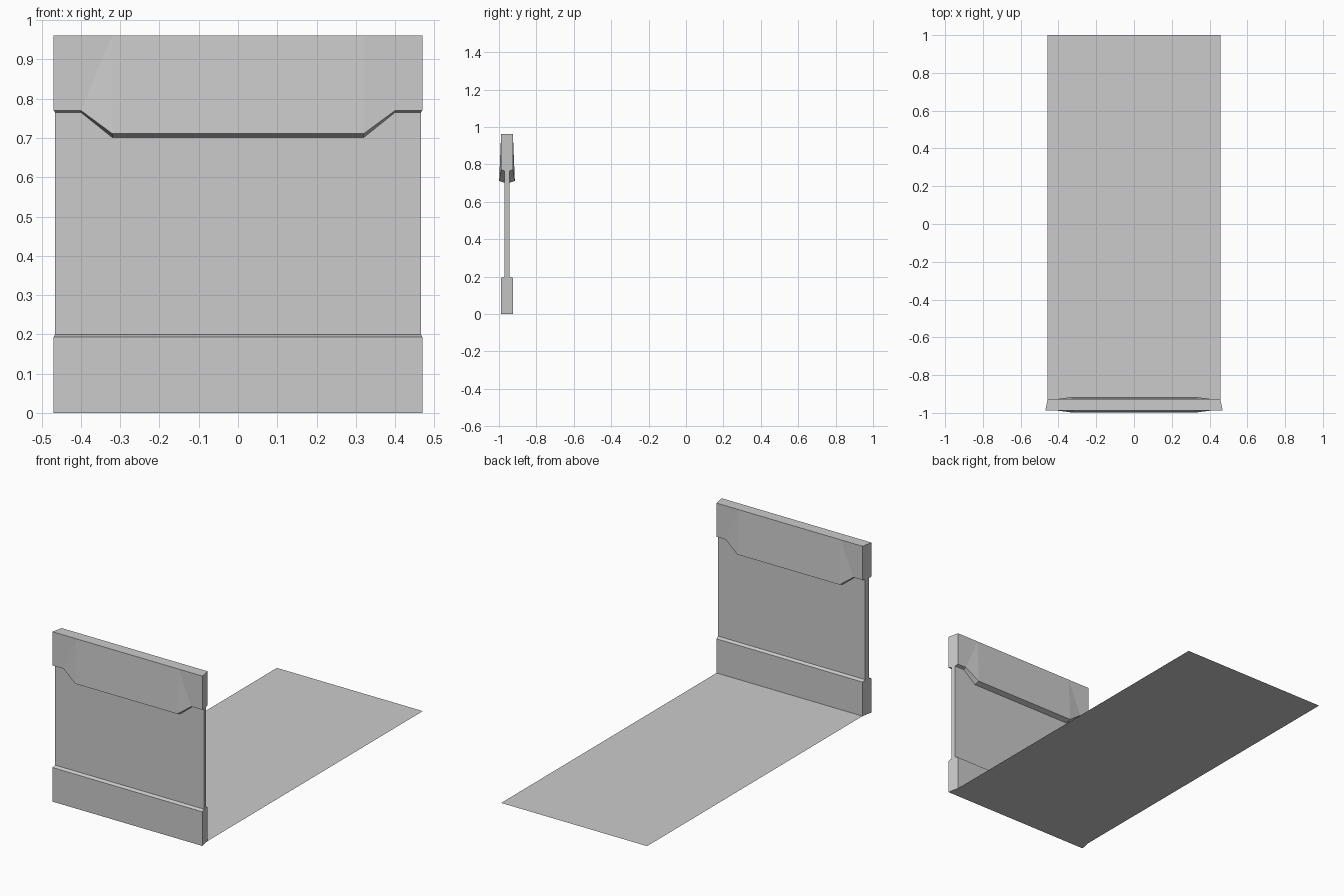
import bpy
import bmesh

cube = bpy.data.objects.get("Cube")
if cube:
    bpy.data.objects.remove(cube, do_unlink=True)

grey = bpy.data.materials.new("plain grey")
grey.use_nodes = True
COLOUR = (0.6, 0.6, 0.6, 1.0)
grey.diffuse_color = COLOUR
grey.node_tree.nodes["Principled BSDF"].inputs["Base Color"].default_value = COLOUR

MID_Y = -0.957      # centre plane of the wall
HALF = 0.0315       # half thickness of base and header
CORE = 0.0125       # half thickness of the recessed panel
TOP = 0.961


def finish(bm, name):
    mesh = bpy.data.meshes.new(name)
    bm.to_mesh(mesh)
    bm.free()
    mesh.materials.append(grey)
    obj = bpy.data.objects.new(name, mesh)
    bpy.context.collection.objects.link(obj)
    return obj


def end_x(y):
    """Half width of the wall, narrowing towards the back."""
    return 0.463 - (y - MID_Y) * 0.2


def section(x, is_end, lip_z, bulge, drop):
    """Closed wall cross-section: front side upwards, then back side down."""
    side = 1 if x > 0 else -1
    half = [(HALF, 0), (HALF, 0.193), (CORE, 0.2), (CORE, lip_z - drop),
            (HALF + bulge, lip_z), (HALF, TOP)]
    outline = [(-d, z) for d, z in half] + [(d, z) for d, z in reversed(half)]
    points = []
    for d, z in outline:
        y = MID_Y + d
        px = side * end_x(y) if is_end else x
        if z == TOP and not is_end:
            px = side * 0.32    # header facets fan from one top corner
        points.append((px, y, z))
    return points


# Wall: skirting, recessed panel and header with a dropped middle
columns = [(0.47, True, 0.77, 0, 0.005),
           (0.4, False, 0.77, 0, 0.005),
           (0.32, False, 0.711, 0.0105, 0.01)]
layout = [(-c[0],) + c[1:] for c in columns] + columns[::-1]

bm = bmesh.new()
rings = [[bm.verts.new(p) for p in section(*c)] for c in layout]
for a, b in zip(rings, rings[1:]):
    for i in range(len(a)):
        j = (i + 1) % len(a)
        bm.faces.new((a[i], a[j], b[j], b[i]))
bm.faces.new(rings[0])
bm.faces.new(rings[-1])
bmesh.ops.remove_doubles(bm, verts=bm.verts, dist=0.0001)
bmesh.ops.triangulate(bm, faces=bm.faces)
bmesh.ops.recalc_face_normals(bm, faces=bm.faces)
finish(bm, "wall")

# Floor: single flat sheet running back from the wall
bm = bmesh.new()
front = MID_Y + HALF
w = end_x(front)
bm.faces.new([bm.verts.new(p) for p in
              ((-w, front, 0), (w, front, 0), (w, 1, 0), (-w, 1, 0))])
finish(bm, "floor")
